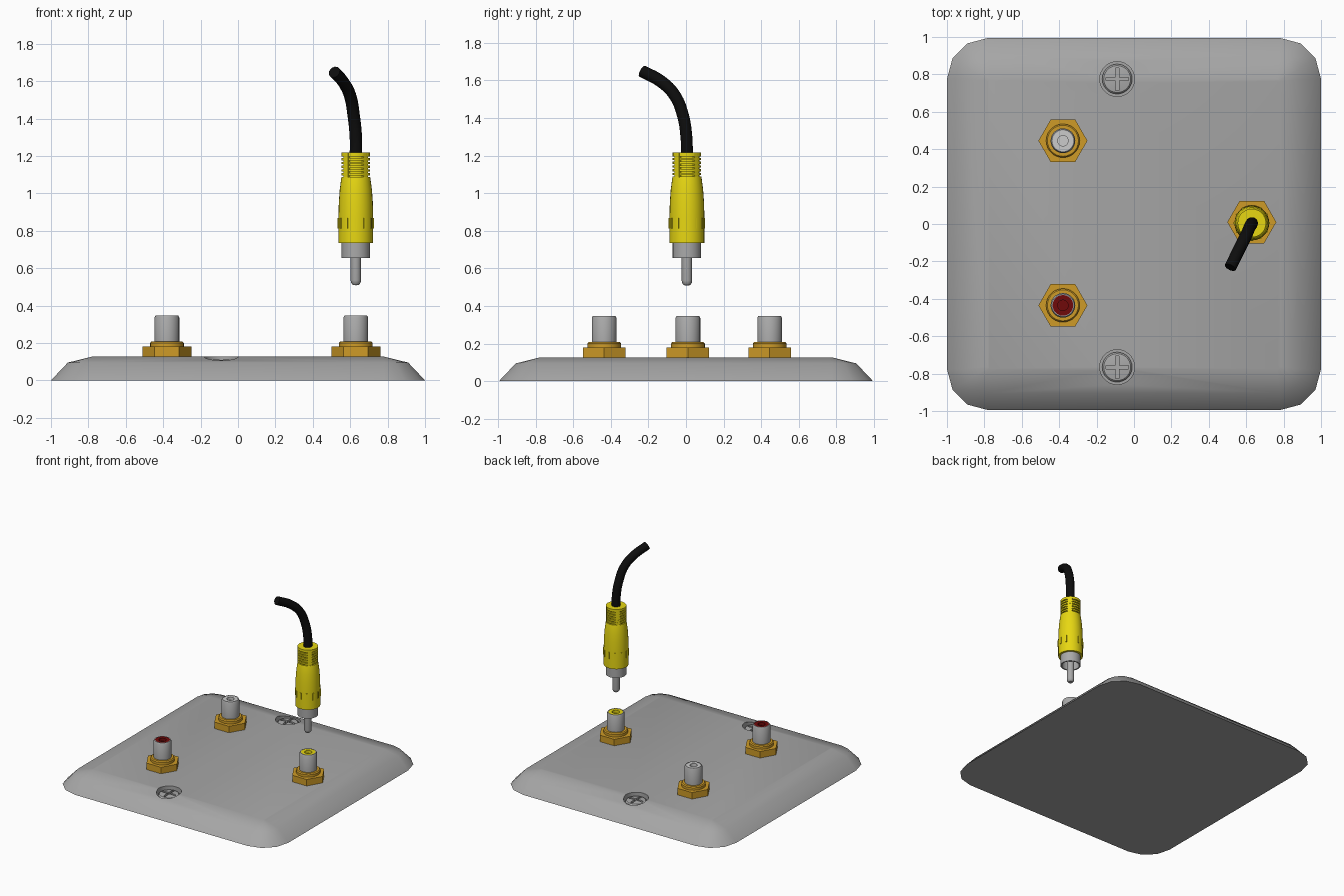
import bpy, bmesh, math
from mathutils import Matrix, Vector

if "Cube" in bpy.data.objects:
    bpy.data.objects.remove(bpy.data.objects["Cube"])


def material(name, rgb):
    m = bpy.data.materials.new(name)
    m.diffuse_color = (*rgb, 1)
    m.use_nodes = True
    m.node_tree.nodes["Principled BSDF"].inputs["Base Color"].default_value = m.diffuse_color
    return m


GREY = material("plate grey", (0.38, 0.38, 0.38))
METAL = material("metal grey", (0.40, 0.40, 0.40))
WHITE = material("insert white", (0.60, 0.60, 0.60))
GOLD = material("gold", (0.62, 0.33, 0.02))
YELLOW = material("yellow", (0.80, 0.68, 0.006))
RED = material("dark red", (0.16, 0.003, 0.003))
BLACK = material("cable black", (0.004, 0.004, 0.004))


def finish(name, bm, mat, loc=(0, 0, 0), angle=35):
    bmesh.ops.remove_doubles(bm, verts=bm.verts, dist=1e-5)
    bmesh.ops.recalc_face_normals(bm, faces=bm.faces)
    me = bpy.data.meshes.new(name)
    bm.to_mesh(me)
    bm.free()
    me.materials.append(mat)
    ob = bpy.data.objects.new(name, me)
    ob.location = loc
    bpy.context.collection.objects.link(ob)
    smooth(ob, angle)
    return ob


def smooth(ob, angle=35):
    bpy.ops.object.select_all(action='DESELECT')
    ob.select_set(True)
    bpy.context.view_layer.objects.active = ob
    bpy.ops.object.shade_smooth_by_angle(angle=math.radians(angle))


def skin(bm, rings, closed=False):
    """Bridge rings of points into quads, with flat end caps."""
    vs = [[bm.verts.new(p) for p in ring] for ring in rings]
    n = len(vs[0])
    for a, b in zip(vs, vs[1:]):
        for i in range(n):
            j = (i + 1) % n
            bm.faces.new((a[i], a[j], b[j], b[i]))
    bm.faces.new(vs[0])
    bm.faces.new(vs[-1])


def lathe(name, profile, mat, loc, seg=28, angle=35):
    """Revolve (radius, height) pairs around the vertical axis."""
    bm = bmesh.new()
    skin(bm, [[(r * math.cos(2 * math.pi * i / seg),
                r * math.sin(2 * math.pi * i / seg), z) for i in range(seg)]
              for r, z in profile])
    return finish(name, bm, mat, loc, angle)


def boxes(name, items, mat, loc=(0, 0, 0)):
    """Boxes given as (centre, size, turn about z)."""
    bm = bmesh.new()
    for c, s, turn in items:
        bmesh.ops.create_cube(bm, size=1, matrix=Matrix.Rotation(turn, 4, 'Z')
                              @ Matrix.Translation(c) @ Matrix.Diagonal((*s, 1)))
    return finish(name, bm, mat, loc)


def cut(ob, cutter):
    mod = ob.modifiers.new("cut", 'BOOLEAN')
    mod.object = cutter
    mod.operation = 'DIFFERENCE'
    mod.solver = 'EXACT'
    bpy.ops.object.select_all(action='DESELECT')
    bpy.context.view_layer.objects.active = ob
    ob.select_set(True)
    bpy.ops.object.modifier_apply(modifier=mod.name)
    bpy.data.objects.remove(cutter)
    smooth(ob)


# Wall plate: rounded rectangle stepping inward as it rises
def plate_ring(inset, z):
    r = max(0.22 - inset, 0.012)
    cx, cy = 1 - inset - r, 0.995 - inset - r
    pts = []
    for k, (sx, sy) in enumerate(((1, 1), (-1, 1), (-1, -1), (1, -1))):
        for step in range(4):
            a = math.radians(90 * k + 30 * step)
            pts.append((sx * cx + r * math.cos(a), sy * cy + r * math.sin(a), z))
    return pts


bm = bmesh.new()
skin(bm, [plate_ring(0, 0), plate_ring(0.09, 0.095), plate_ring(0.22, 0.127)])
plate = finish("wall_plate", bm, GREY)

# Recessed cross-head screws
for label, y in (("back", 0.775), ("front", -0.765)):
    cut(plate, lathe("hole_cutter", [(0.093, 0.075), (0.093, 0.3)], GREY, (-0.09, y, 0)))
    head = lathe(label + "_screw", [(0.08, 0.07), (0.08, 0.098), (0.072, 0.106),
                                    (0.04, 0.111), (0, 0.112)], METAL, (-0.09, y, 0))
    cross = boxes("slot_cutter", [((0, 0, 0.115), (0.12, 0.018, 0.04), 0)], METAL, (-0.09, y, 0))
    cut(head, cross)
    cross = boxes("slot_cutter", [((0, 0, 0.115), (0.018, 0.12, 0.04), 0)], METAL, (-0.09, y, 0))
    cut(head, cross)

# Sockets: hex nut, collar, barrel and coloured insert
for label, x, y, mat in (("white", -0.38, 0.445, WHITE), ("red", -0.38, -0.435, RED),
                         ("yellow", 0.63, 0.01, YELLOW)):
    at = (x, y, 0)
    lathe(label + "_hex_nut", [(0.131, 0.12), (0.131, 0.18)], GOLD, at, seg=6)
    lathe(label + "_collar", [(0.09, 0.175), (0.09, 0.2), (0.083, 0.208), (0.05, 0.208)], GOLD, at)
    lathe(label + "_barrel", [(0.066, 0.2), (0.066, 0.337), (0.06, 0.347),
                              (0.055, 0.347), (0.055, 0.32), (0, 0.32)], METAL, at)
    lathe(label + "_insert", [(0.055, 0.31), (0.055, 0.345), (0.028, 0.345),
                              (0.028, 0.322), (0, 0.322)], mat, at)

# Plug: rounded pin and hollow sleeve
PLUG = (0.63, 0.005, 0)
lathe("plug_pin", [(0, 0.508), (0.017, 0.511), (0.026, 0.523), (0.028, 0.535), (0.028, 0.74)],
      METAL, PLUG, 20)
lathe("plug_sleeve", [(0.05, 0.72), (0.066, 0.72), (0.066, 0.655), (0.076, 0.655), (0.076, 0.74)],
      METAL, PLUG)

# Plug grip: tapering body with grooved strain relief
grip = [(0, 0.735), (0.093, 0.735), (0.093, 0.87), (0.091, 0.95), (0.086, 1.02), (0.078, 1.08)]
for i in range(6):
    z = 1.088 + 0.02 * i
    grip += [(0.076, z), (0.066, z), (0.066, z + 0.008), (0.076, z + 0.008)]
grip += [(0.076, 1.217), (0, 1.217)]
lathe("plug_grip", grip, YELLOW, PLUG)
# Solid ribs joining the strain relief rings
boxes("relief_ribs", [((0.062, 0, 1.15), (0.026, 0.034, 0.132), math.radians(45 + 90 * k))
                      for k in range(4)], YELLOW, PLUG)
# Raised grip ridges
boxes("grip_ridges", [((0.09, 0, 0.84), (0.014, 0.01, 0.055), 2 * math.pi * k / 12)
                      for k in range(12)], YELLOW, PLUG)

# Cable: round tube swept along a bending path
curve = bpy.data.curves.new("cable", 'CURVE')
curve.dimensions = '3D'
curve.bevel_depth = 0.033
curve.bevel_resolution = 3
curve.use_fill_caps = True
curve.resolution_u = 6
path = [(0.63, 0.005, 1.19), (0.63, 0.002, 1.3), (0.618, -0.018, 1.42),
        (0.60, -0.06, 1.52), (0.565, -0.13, 1.592), (0.515, -0.232, 1.648)]
sp = curve.splines.new('BEZIER')
sp.bezier_points.add(len(path) - 1)
for p, co in zip(sp.bezier_points, path):
    p.co = co
    p.handle_left_type = p.handle_right_type = 'AUTO'
curve.materials.append(BLACK)
cable = bpy.data.objects.new("cable", curve)
bpy.context.collection.objects.link(cable)
